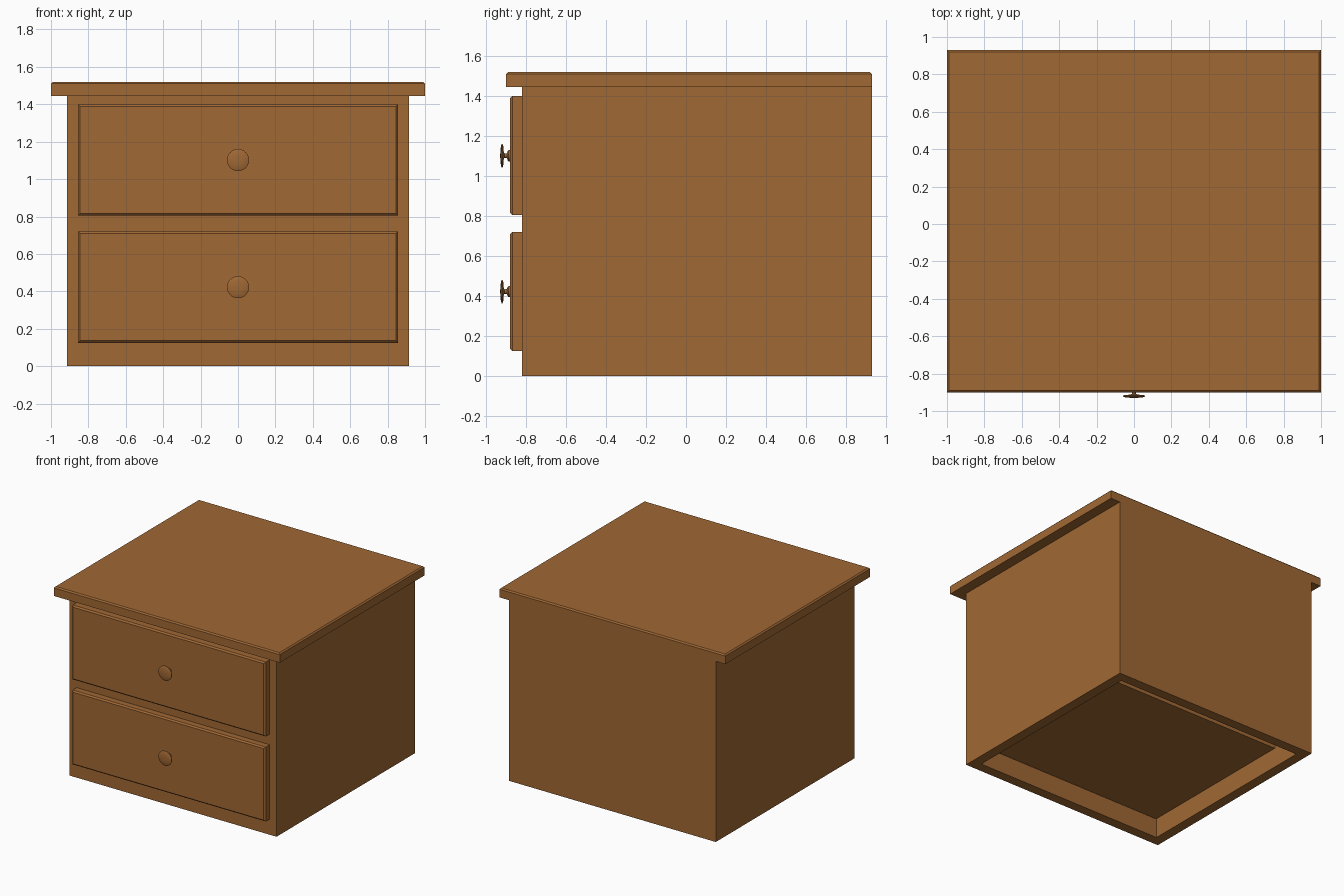
import bpy, bmesh, math
from mathutils import Matrix

if "Cube" in bpy.data.objects:
    bpy.data.objects.remove(bpy.data.objects["Cube"])

wood = bpy.data.materials.new("warm brown wood")
wood.diffuse_color = (0.352, 0.138, 0.034, 1)
wood.use_nodes = True
wood.node_tree.nodes["Principled BSDF"].inputs["Base Color"].default_value = wood.diffuse_color


def finish(name, bm):
    bmesh.ops.recalc_face_normals(bm, faces=bm.faces)
    me = bpy.data.meshes.new(name)
    bm.to_mesh(me)
    bm.free()
    me.materials.append(wood)
    ob = bpy.data.objects.new(name, me)
    bpy.context.collection.objects.link(ob)
    return ob


def box(name, x, y, z, chamfer=0, side=None):
    """Box from ranges; chamfers the rim of the face on the given side."""
    bm = bmesh.new()
    bmesh.ops.create_cube(bm, size=1)
    for v in bm.verts:
        for i, (lo, hi) in enumerate((x, y, z)):
            v.co[i] = hi if v.co[i] > 0 else lo
    if chamfer:
        axis, pos = side
        rim = [e for e in bm.edges if all(abs(v.co[axis] - pos) < 1e-5 for v in e.verts)]
        bmesh.ops.bevel(bm, geom=rim, offset=chamfer, segments=1, affect='EDGES')
    return finish(name, bm)


def cut(target, cutter):
    mod = target.modifiers.new("cut", 'BOOLEAN')
    mod.operation = 'DIFFERENCE'
    mod.solver = 'EXACT'
    mod.object = cutter
    cutter.hide_render = True
    cutter.hide_set(True)


# Hollow carcass, open underneath, and the overhanging top
body = box("cabinet_body", (-0.915, 0.915), (-0.82, 0.93), (0, 1.445))
cut(body, box("interior_cutter", (-0.835, 0.835), (-0.74, 0.85), (-0.1, 1.40)))
box("top_board", (-1, 1), (-0.90, 0.93), (1.445, 1.52), 0.01, (2, 1.52))

# Knob profile: (radius, distance out from drawer front)
KNOB = [(0, 0), (0.028, 0), (0.028, 0.009), (0.022, 0.014), (0.012, 0.017),
        (0.011, 0.030), (0.020, 0.033), (0.052, 0.036), (0.059, 0.040),
        (0.059, 0.043), (0.050, 0.047), (0.025, 0.050), (0, 0.051)]


def knob(name, z):
    bm = bmesh.new()
    vs = [bm.verts.new((r, 0, h)) for r, h in KNOB]
    es = [bm.edges.new(p) for p in zip(vs, vs[1:])]
    bmesh.ops.spin(bm, geom=vs + es, cent=(0, 0, 0), axis=(0, 0, 1),
                   angle=math.tau, steps=32, use_merge=True)
    bmesh.ops.remove_doubles(bm, verts=bm.verts, dist=1e-5)
    bm.transform(Matrix.Translation((0, -0.879, z)) @ Matrix.Rotation(math.pi / 2, 4, 'X'))
    ob = finish(name, bm)
    bpy.ops.object.select_all(action='DESELECT')
    ob.select_set(True)
    bpy.context.view_layer.objects.active = ob
    bpy.ops.object.shade_smooth_by_angle(angle=math.radians(35))


# Drawers: opening in the carcass, front, open-topped tray, knob
for label, z0 in (("lower", 0.125), ("upper", 0.805)):
    z1 = z0 + 0.595
    cut(body, box(label + "_opening_cutter", (-0.82, 0.82), (-0.9, -0.70), (z0 + 0.03, z1 - 0.03)))
    box(label + "_drawer_front", (-0.855, 0.855), (-0.88, -0.82), (z0, z1), 0.011, (1, -0.88))
    tray = box(label + "_drawer_tray", (-0.832, 0.832), (-0.739, 0.61), (z0 + 0.03, z1 - 0.06))
    cut(tray, box(label + "_tray_cutter", (-0.78, 0.78), (-0.70, 0.56), (z0 + 0.08, z1)))
    knob(label + "_knob", z0 + 0.297)
